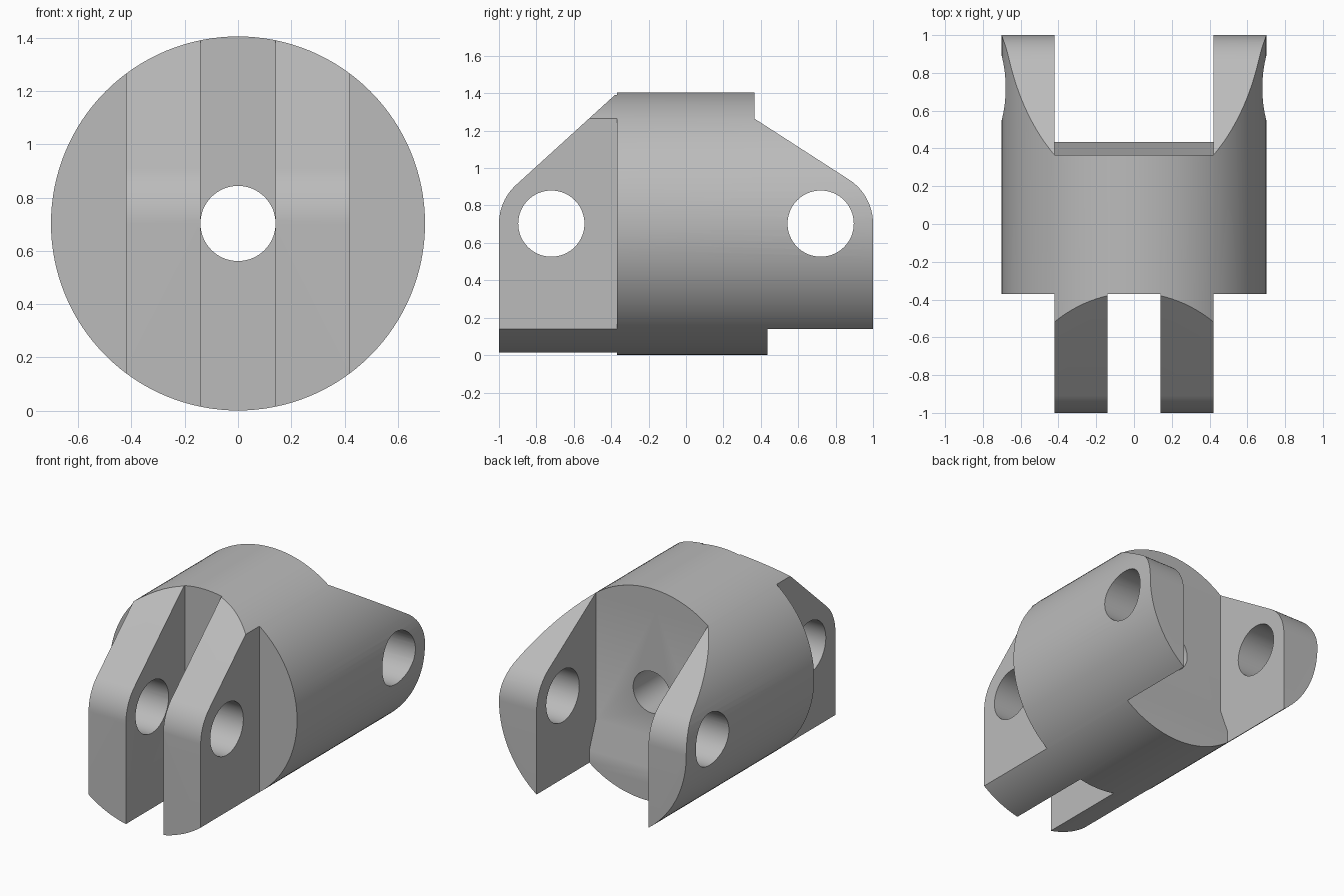
import bpy, math
from mathutils import Vector, Matrix

if "Cube" in bpy.data.objects:
    bpy.data.objects.remove(bpy.data.objects["Cube"], do_unlink=True)

R = 0.702        # body radius
ZC = 0.703       # axis height
PIN_Y = 0.72     # lug hole centres
LUG_R = 0.28     # rounding of the lug ends
FRONT, BACK = -0.37, 0.365   # shoulder planes
OUT, GAP = 0.42, 0.14        # lug faces

grey = bpy.data.materials.new("grey metal")
grey.use_nodes = True
grey.diffuse_color = (0.5, 0.5, 0.5, 1)
grey.node_tree.nodes["Principled BSDF"].inputs["Base Color"].default_value = (0.5, 0.5, 0.5, 1)


def prism(name, points, x0, x1):
    """Extrude a closed (y, z) outline along x."""
    n = len(points)
    verts = [(x, y, z) for x in (x0, x1) for y, z in points]
    faces = [list(range(n))[::-1], list(range(n, 2 * n))]
    faces += [(i, (i + 1) % n, n + (i + 1) % n, n + i) for i in range(n)]
    mesh = bpy.data.meshes.new(name)
    mesh.from_pydata(verts, [], faces)
    ob = bpy.data.objects.new(name, mesh)
    bpy.context.collection.objects.link(ob)
    # make all normals point outwards
    import bmesh
    bm = bmesh.new()
    bm.from_mesh(mesh)
    bmesh.ops.recalc_face_normals(bm, faces=bm.faces)
    bm.to_mesh(mesh)
    bm.free()
    return ob


def box(name, x0, x1, y0, y1):
    return prism(name, [(y0, -1), (y1, -1), (y1, 3), (y0, 3)], x0, x1)


def cylinder(name, radius, depth, axis, y, sides):
    rot = (math.pi / 2, 0, 0) if axis == "Y" else (0, math.pi / 2, 0)
    bpy.ops.mesh.primitive_cylinder_add(vertices=sides, radius=radius, depth=depth,
                                        location=(0, y, ZC), rotation=rot)
    ob = bpy.context.object
    ob.name = name
    return ob


def lug_arc(start_point, side):
    """Rounded lug end, from the outer wall to the tangent of the slope."""
    py, pz = abs(start_point[0]) - PIN_Y, start_point[1] - ZC
    end = math.atan2(pz, py) - math.acos(LUG_R / math.hypot(py, pz))
    return [(side * (PIN_Y + LUG_R * math.cos(end * i / 12)),
             ZC + LUG_R * math.sin(end * i / 12)) for i in range(13)]


def combine(target, cutter, operation):
    mod = target.modifiers.new("cut", "BOOLEAN")
    mod.operation, mod.solver, mod.object = operation, "EXACT", cutter
    bpy.context.view_layer.update()
    graph = bpy.context.evaluated_depsgraph_get()
    mesh = bpy.data.meshes.new_from_object(target.evaluated_get(graph))
    target.modifiers.clear()
    target.data = mesh
    bpy.data.objects.remove(cutter, do_unlink=True)


# round body, trimmed to the side outline
body = cylinder("clevis_joint", R, 2.4, "Y", 0, 128)
front_top, back_top = (FRONT, 1.40), (BACK, 1.265)
outline = [(-1, -0.2)] + lug_arc(front_top, -1) + [front_top, (FRONT, 1.6), (BACK, 1.6), back_top]
outline += lug_arc(back_top, 1)[::-1] + [(1, -0.2)]
combine(body, prism("outline", outline, -1, 1), "INTERSECT")

# front lugs: flat outer faces and the gap between them
for side in (-1, 1):
    combine(body, box("flat", *sorted((side * OUT, side * 2)), -2, FRONT), "DIFFERENCE")
combine(body, box("gap", -GAP, GAP, -2, FRONT), "DIFFERENCE")

# rear slot with its sloping step at the bottom
slot = [(BACK, 2), (BACK, 0.407), (0.435, 0.225), (0.435, -1), (2, -1), (2, 2)]
combine(body, prism("slot", slot, -OUT, OUT), "DIFFERENCE")

# pin holes and the bore along the axis
for y in (-PIN_Y, PIN_Y):
    combine(body, cylinder("pin_hole", 0.177, 3, "X", y, 64), "DIFFERENCE")
combine(body, cylinder("bore", 0.141, 3, "Y", 0, 64), "DIFFERENCE")

body.data.materials.clear()
body.data.materials.append(grey)
for poly in body.data.polygons:
    poly.material_index = 0
bpy.ops.object.select_all(action="DESELECT")
body.select_set(True)
bpy.context.view_layer.objects.active = body
bpy.ops.object.shade_smooth_by_angle(angle=math.radians(25))
